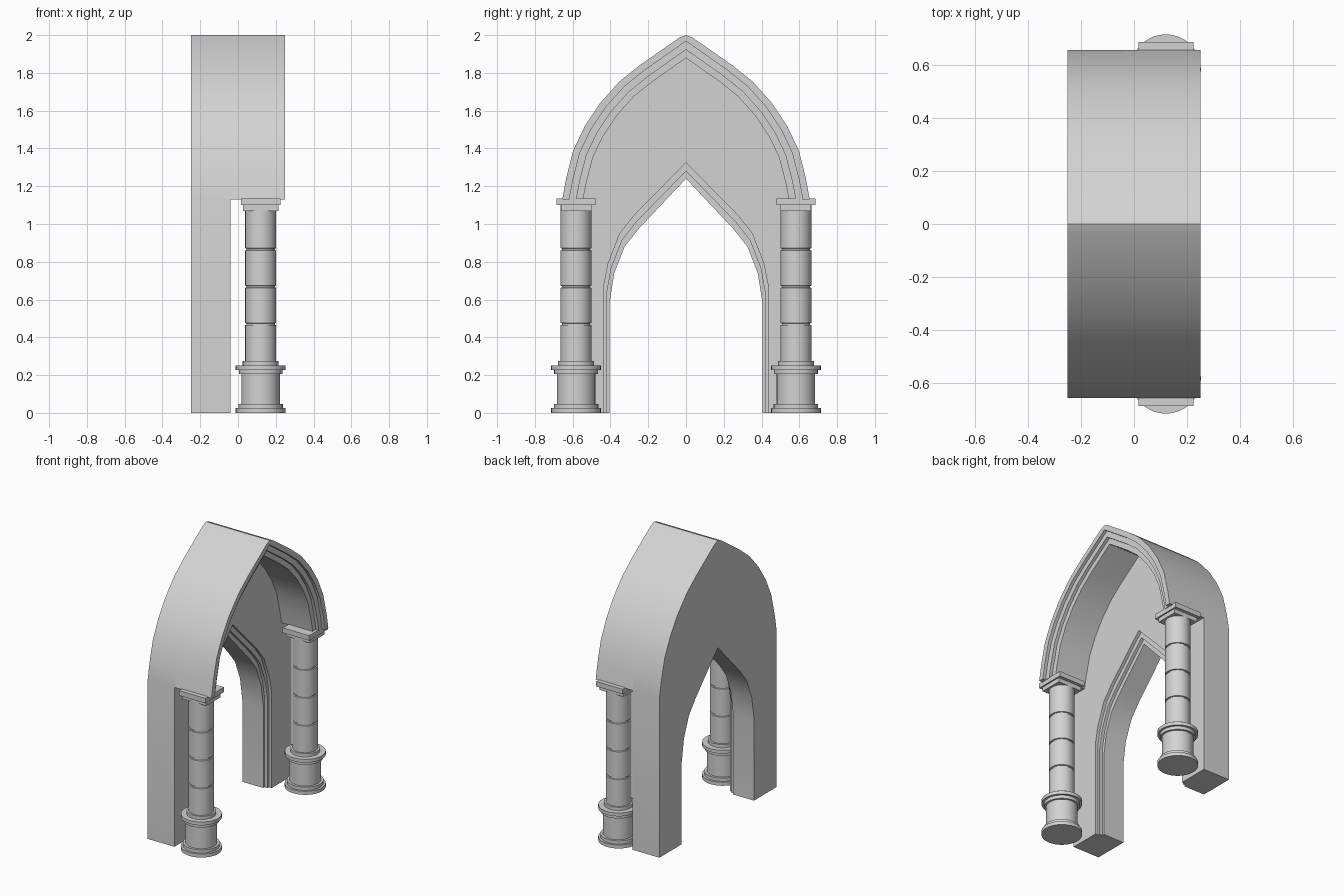
import bpy, bmesh, math
from mathutils import Vector

if "Cube" in bpy.data.objects:
    bpy.data.objects.remove(bpy.data.objects["Cube"])

stone = bpy.data.materials.new("grey stone")
stone.diffuse_color = (0.65, 0.65, 0.65, 1)
stone.use_nodes = True
stone.node_tree.nodes["Principled BSDF"].inputs["Base Color"].default_value = stone.diffuse_color


def finish(bm, name):
    bmesh.ops.recalc_face_normals(bm, faces=bm.faces)
    me = bpy.data.meshes.new(name)
    bm.to_mesh(me)
    bm.free()
    me.materials.append(stone)
    ob = bpy.data.objects.new(name, me)
    bpy.context.collection.objects.link(ob)
    bpy.ops.object.select_all(action='DESELECT')
    ob.select_set(True)
    bpy.context.view_layer.objects.active = ob
    bpy.ops.object.shade_smooth_by_angle(angle=math.radians(30))
    return ob


def mirrored(half):
    """Half profile (y, z) from foot to apex -> full arch path."""
    return half + [(-y, z) for y, z in reversed(half[:-1])]


def sweep(rows, closed, name):
    """Skin a list of (path, x) rows of equal length, with caps at both feet."""
    bm = bmesh.new()
    g = [[bm.verts.new((x, y, z)) for y, z in mirrored(h)] for h, x in rows]
    for i in range(len(g) if closed else len(g) - 1):
        a, b = g[i], g[(i + 1) % len(g)]
        for k in range(len(a) - 1):
            bm.faces.new((a[k], a[k + 1], b[k + 1], b[k]))
    for k in (0, -1):
        bm.faces.new([r[k] for r in g])
    return finish(bm, name)


# outer pointed arch, sharp apex used for the inset mouldings
ARCH = [(.655, 1.13), (.635, 1.24), (.597, 1.39), (.535, 1.52), (.455, 1.64),
        (.352, 1.755), (.243, 1.842), (.04, 1.985), (0, 2.013)]


def inset(d):
    pts = [Vector(p) for p in ARCH]
    out = [(pts[0].x - d, pts[0].y)]
    for a, b, c in zip(pts, pts[1:], pts[2:]):
        n1, n2 = [Vector((-(q - p).y, (q - p).x)).normalized() for p, q in ((a, b), (b, c))]
        m = n1 + n2
        m = m * (2 / m.length_squared)
        out.append(tuple(b + m * d))
    s = pts[-1] - pts[-2]
    top = (0, pts[-1].y - d * s.length / abs(s.x))
    # replace the point near the tip by one on the straight run
    p = out[-2]
    out[-1] = (p[0] * .3, p[1] + (top[1] - p[1]) * .7)
    return out + [top]


OUTER = ARCH[:-2] + [(.035, 1.987), (0, 2.0)]


def opening(pts, apex):
    (y, z), n = pts[-1], 5
    return pts + [(y * (1 - i / n), z + (apex - z) * i / n) for i in range(1, n + 1)]


in1 = opening([(.405, 0), (.405, .58), (.38, .74), (.325, .88), (.25, .975)], 1.24)
in2 = opening([(.42, 0), (.42, .63), (.396, .765), (.338, .915), (.263, 1.01)], 1.28)
in3 = opening([(.435, 0), (.435, .675), (.412, .79), (.35, .95), (.275, 1.045)], 1.325)
wall = [(.655, 0)] + OUTER

# back wall with stepped doorway
sweep([(wall, -.25), (in1, -.25), (in1, -.085), (in2, -.085), (in2, -.0625),
       (in3, -.0625), (in3, -.04), (wall, -.04)], True, "back_wall")

# projecting canopy with stepped mouldings
a, b, c = inset(.037), inset(.074), inset(.11)
sweep([(OUTER, -.04), (OUTER, .25), (a, .25), (a, .2275), (b, .2275),
       (b, .205), (c, .205), (c, -.04)], False, "canopy_arch")

# column profile (radius, z) with base mouldings and jointed shaft
R = .082
prof = [(.132, 0), (.132, .025), (.118, .025), (.118, .048), (.102, .048), (.102, .205),
        (.116, .205), (.116, .228), (.132, .228), (.132, .252), (.095, .252),
        (.095, .275), (R, .275)]
for z in (.47, .668, .866):
    prof += [(R, z - .006), (R - .007, z - .004), (R - .007, z + .004), (R, z + .006)]
prof += [(R, 1.10)]


def block(name, cx, cy, z0, z1, hx, hy):
    bm = bmesh.new()
    bmesh.ops.create_cube(bm, size=1)
    for v in bm.verts:
        v.co = (cx + v.co.x * 2 * hx, cy + v.co.y * 2 * hy, (z0 + z1) / 2 + v.co.z * (z1 - z0))
    finish(bm, name)


CX, CY, N = .12, .582, 32
for side, s in (("left", -1), ("right", 1)):
    bm = bmesh.new()
    rings = [[bm.verts.new((CX + r * math.cos(t * math.tau / N),
                            s * CY + r * math.sin(t * math.tau / N), z)) for t in range(N)]
             for r, z in prof]
    for p, q in zip(rings, rings[1:]):
        for t in range(N):
            u = (t + 1) % N
            bm.faces.new((p[t], p[u], q[u], q[t]))
    bm.faces.new(rings[0])
    bm.faces.new(rings[-1])
    finish(bm, side + "_column")
    # capital
    block(side + "_capital_lower", CX, s * CY, 1.07, 1.10, .094, .081)
    block(side + "_capital_slab", CX, s * CY, 1.10, 1.135, .104, .104)
